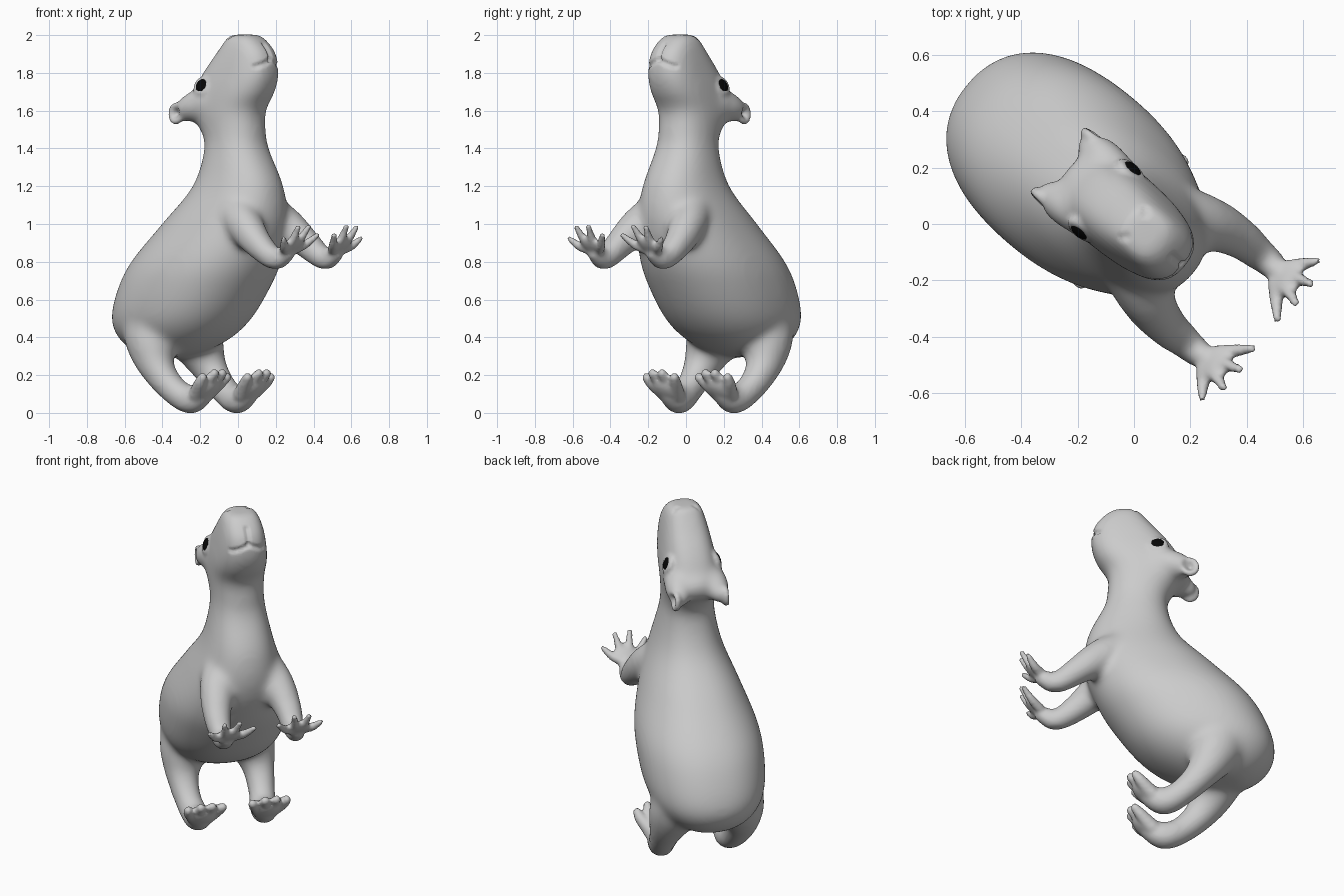
import bpy, bmesh, math
from mathutils import Vector, Matrix

cube = bpy.data.objects.get("Cube")
if cube:
    bpy.data.objects.remove(cube, do_unlink=True)

HEADING = math.radians(-40)


def material(name, value):
    m = bpy.data.materials.new(name)
    m.use_nodes = True
    color = (value, value, value, 1)
    m.diffuse_color = color
    m.node_tree.nodes["Principled BSDF"].inputs["Base Color"].default_value = color
    return m


fur = material("grey fur", 0.6)
black = material("black eye", 0.002)


def make(name, bm, mat):
    mesh = bpy.data.meshes.new(name)
    bm.to_mesh(mesh)
    bm.free()
    mesh.materials.append(mat)
    obj = bpy.data.objects.new(name, mesh)
    bpy.context.collection.objects.link(obj)
    return obj


def spline(points, steps):
    """Sample a smooth path through tuples of numbers."""
    pts = [Vector(p) for p in points]
    pts = [2 * pts[0] - pts[1]] + pts + [2 * pts[-1] - pts[-2]]
    out = []
    for a, b, c, d in zip(pts, pts[1:], pts[2:], pts[3:]):
        for i in range(steps):
            t = i / steps
            out.append(b + (c - a) * t / 2 + (a * 2 - b * 5 + c * 4 - d) * (t * t / 2)
                       + (b * 3 - a - c * 3 + d) * (t ** 3 / 2))
    return out + [pts[-2]]


def ball(bm, center, size, normal=(0, 0, 1)):
    """Ellipsoid sized across, along and through its normal."""
    turn = Vector(normal).to_track_quat('Z', 'Y').to_matrix().to_4x4()
    bmesh.ops.create_icosphere(bm, subdivisions=3, radius=1, matrix=Matrix.Translation(center)
                               @ turn @ Matrix.Diagonal((*size, 1)))


def limb(bm, points, side, steps=8):
    """Tapered rounded limb through (forward, side, up, radius) points."""
    for x, y, z, r in spline(points, steps):
        ball(bm, (x, y * side, z), (r, r, r))


def trunk(bm, rows, sides=48):
    """Stack of slices, boxier in the head: (height, centre, half length, half width)."""
    rings = []
    for z, u, a, b in spline(rows, 5):
        power = 0.9 - 0.15 * max(0, min(1, (z - 1.5) * 4))
        ring = []
        for i in range(sides):
            t = math.tau * i / sides
            c, s = math.cos(t), math.sin(t)
            ring.append(bm.verts.new((u + a * math.copysign(abs(c) ** power, c),
                                      b * math.copysign(abs(s) ** power, s), z)))
        rings.append(ring)
    for low, high in zip(rings, rings[1:]):
        for i in range(sides):
            j = (i + 1) % sides
            bm.faces.new((low[i], low[j], high[j], high[i]))
    bm.faces.new(rings[0][::-1])
    bm.faces.new(rings[-1])


def fuse(bm, voxel, rounds):
    """Merge overlapping parts into one smooth skin."""
    obj = make("fusing", bm, fur)
    remesh = obj.modifiers.new("merge", 'REMESH')
    remesh.mode = 'VOXEL'
    remesh.voxel_size = voxel
    soften = obj.modifiers.new("soften", 'SMOOTH')
    soften.iterations = rounds
    graph = bpy.context.evaluated_depsgraph_get()
    result = bmesh.new()
    result.from_mesh(obj.evaluated_get(graph).to_mesh())
    bpy.data.objects.remove(obj, do_unlink=True)
    return result


def dent(bm, start, end, radius, depth, flat=False):
    """Press a groove from start to end; flat grooves run across the muzzle front."""
    start, end = Vector(start), Vector(end)
    line = end - start
    bm.normal_update()
    moves = []
    for v in bm.verts:
        p = v.co.copy()
        if flat:
            if p.x < 0.1:
                continue
            p.x = 0
        t = max(0, min(1, (p - start).dot(line) / max(line.length_squared, 1e-9)))
        d = (p - start - line * t).length / radius
        if d < 1:
            moves.append((v, v.normal * depth * (1 - d * d) ** 2))
    for v, move in moves:
        v.co -= move


# Torso, neck and head
bm = bmesh.new()
trunk(bm, [(0.295, -0.5, 0.09, 0.08), (0.33, -0.47, 0.2, 0.18), (0.4, -0.435, 0.31, 0.265),
           (0.5, -0.39, 0.385, 0.32), (0.65, -0.31, 0.42, 0.34), (0.8, -0.22, 0.42, 0.33),
           (1.0, -0.09, 0.36, 0.265), (1.2, 0, 0.258, 0.192), (1.4, -0.01, 0.175, 0.15),
           (1.5, -0.035, 0.182, 0.146), (1.6, -0.075, 0.222, 0.155), (1.7, -0.025, 0.232, 0.152),
           (1.8, 0.02, 0.217, 0.138), (1.9, 0.055, 0.168, 0.12), (1.97, 0.055, 0.11, 0.1),
           (2.003, 0.045, 0.075, 0.075)])
ball(bm, (-0.22, 0, 1.625), (0.09, 0.13, 0.085))

# Arms, hind legs and the broad back of the head
for side in (1, -1):
    limb(bm, [(0.06, 0.11, 1.09, 0.1), (0.18, 0.165, 1.0, 0.1), (0.3, 0.2, 0.9, 0.08),
              (0.43, 0.205, 0.812, 0.06), (0.51, 0.2, 0.85, 0.05)], side)
    limb(bm, [(-0.47, 0.12, 0.5, 0.18), (-0.44, 0.185, 0.38, 0.14), (-0.385, 0.215, 0.25, 0.096),
              (-0.28, 0.21, 0.13, 0.077), (-0.17, 0.19, 0.068, 0.077),
              (-0.09, 0.185, 0.105, 0.065)], side)
    limb(bm, [(-0.14, 0.085, 1.65, 0.085), (-0.23, 0.105, 1.62, 0.075),
              (-0.295, 0.115, 1.592, 0.055)], side)
body = fuse(bm, 0.016, 22)

# Hands, feet, ears, eyelids and lower lip
EYE, GAZE = Vector((-0.13, 0.137, 1.73)), Vector((0, 0.9, 0.36)).normalized()
EAR, EAR_FACE = Vector((-0.308, 0.142, 1.585)), Vector((-0.05, 0.95, 0.05)).normalized()
for side in (1, -1):
    flip = Vector((1, side, 1))
    ball(body, (0.54, 0.197 * side, 0.885), (0.068, 0.07, 0.028), (-0.65, 0, 0.7))
    ball(body, (-0.075, 0.185 * side, 0.118), (0.088, 0.105, 0.05), (-0.6, 0, 0.75))
    for y, x, z in ((0.07, 0.605, 0.94), (0.155, 0.618, 0.985), (0.24, 0.615, 0.98),
                    (0.315, 0.58, 0.92)):
        limb(body, [(0.52, 0.14 + y * 0.3, 0.865, 0.028),
                    ((0.52 + x) / 2, 0.07 + y * 0.65, (0.865 + z) / 2 - 0.01, 0.024),
                    (x, y, z, 0.016)], side, 6)
    for y, x, z in ((0.085, -0.005, 0.188), (0.15, 0.018, 0.208), (0.215, 0.018, 0.208),
                    (0.28, -0.01, 0.188)):
        limb(body, [(-0.1, 0.12 + y * 0.35, 0.1, 0.045),
                    (-0.04, 0.04 + y * 0.8, 0.155, 0.034), (x, y, z, 0.025)], side, 6)
    ball(body, EAR * flip, (0.053, 0.06, 0.03), EAR_FACE * flip)
    ball(body, EYE * flip, (0.06, 0.058, 0.022), GAZE * flip)
ball(body, (0.185, 0, 1.81), (0.045, 0.085, 0.035))
body = fuse(body, 0.011, 5)

# Ear hollows, eye sockets, nostrils and mouth creases
for side in (1, -1):
    flip = Vector((1, side, 1))
    ear = (EAR + EAR_FACE * 0.02) * flip
    dent(body, ear, ear, 0.052, 0.045)
    eye = (EYE + GAZE * 0.015) * flip
    dent(body, eye, eye, 0.05, 0.011)
    dent(body, (0, 0.06 * side, 1.975), (0.01, 0.05 * side, 1.985), 0.025, 0.015)
    dent(body, (0, 0, 1.87), (0, 0.09 * side, 1.835), 0.02, 0.012, True)
dent(body, (0, 0, 1.885), (0, 0, 1.95), 0.018, 0.012, True)

parts = [make("body", body, fur)]

# Eyes
for name, side in (("left_eye", 1), ("right_eye", -1)):
    bm = bmesh.new()
    flip = Vector((1, side, 1))
    ball(bm, (EYE + GAZE * 0.008) * flip, (0.038, 0.038, 0.014), GAZE * flip)
    parts.append(make(name, bm, black))

for part in parts:
    part.rotation_euler.z = HEADING
    part.data.shade_smooth()
